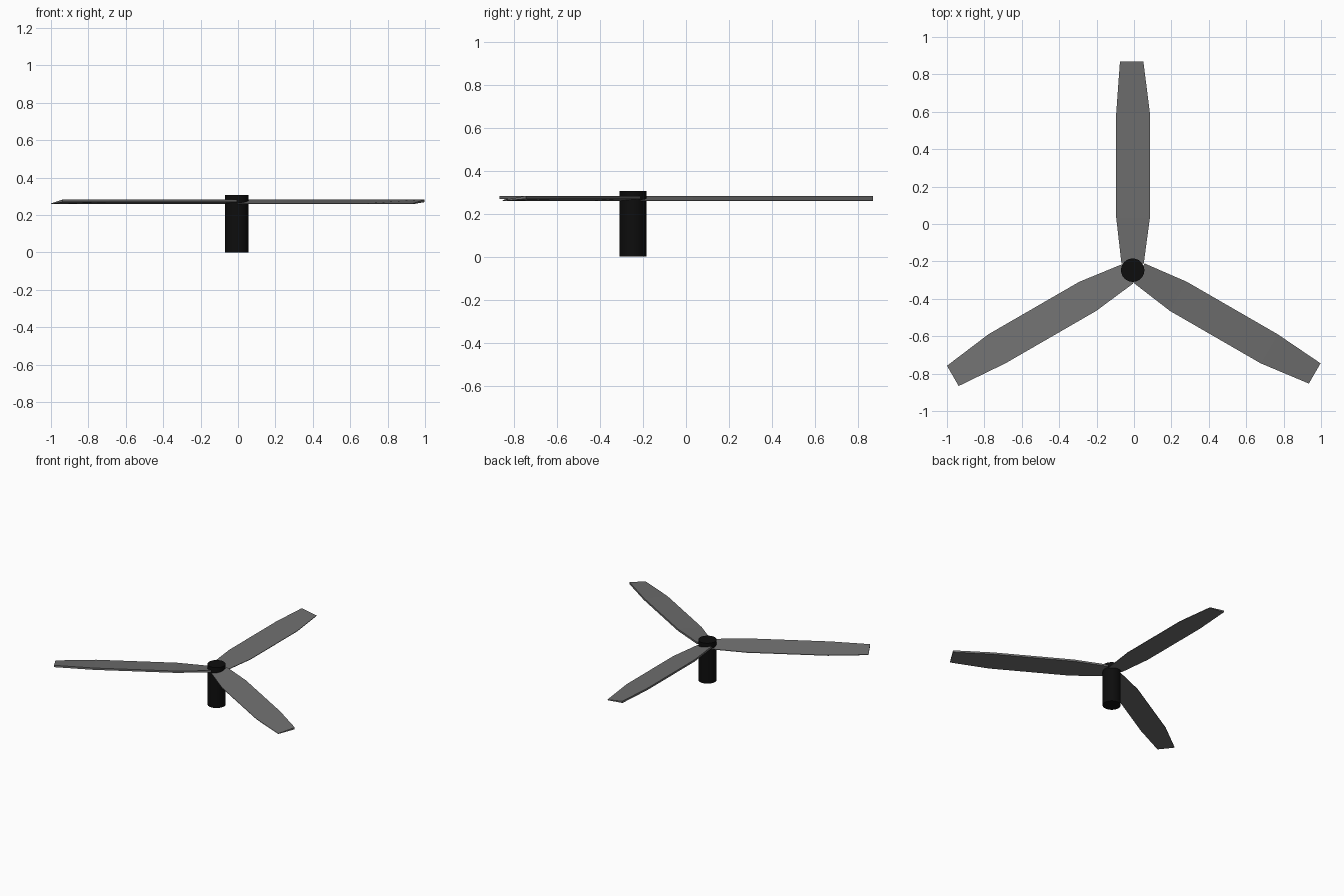
import bpy, bmesh
from math import radians
from mathutils import Matrix

if "Cube" in bpy.data.objects:
    bpy.data.objects.remove(bpy.data.objects["Cube"])

CX, CY = -0.005, -0.247


def material(name, value):
    m = bpy.data.materials.new(name)
    m.diffuse_color = (value, value, value, 1)
    m.use_nodes = True
    m.node_tree.nodes["Principled BSDF"].inputs["Base Color"].default_value = m.diffuse_color
    return m


dark = material("black", 0.004)
grey = material("dark_grey", 0.16)

# Vertical hub shaft
bpy.ops.mesh.primitive_cylinder_add(vertices=32, radius=0.0625, depth=0.306,
                                    location=(CX - 0.002, CY, 0.153))
hub = bpy.context.object
hub.name = "hub"
hub.data.materials.append(dark)
bpy.ops.object.shade_smooth_by_angle(angle=radians(40))

# Blade stations: distance from hub, left edge (high), right edge (low)
STATIONS = [(0.035, -0.062, 0.057), (0.28, -0.09, 0.09),
            (0.84, -0.09, 0.09), (1.117, -0.07, 0.055)]


def blade(name, angle):
    bm = bmesh.new()
    rings = []
    for r, left, right in STATIONS:
        # wedge section: thick raised leading edge, thin low trailing edge
        section = [(left, 0.269), (right, 0.258), (right, 0.262), (left, 0.283)]
        rings.append([bm.verts.new((x, r, z)) for x, z in section])
    for a, b in zip(rings, rings[1:]):
        for i in range(4):
            j = (i + 1) % 4
            bm.faces.new((a[i], a[j], b[j], b[i]))
    bm.faces.new(rings[0])
    bm.faces.new(rings[-1])
    bmesh.ops.recalc_face_normals(bm, faces=bm.faces)
    bm.transform(Matrix.Translation((CX, CY, 0)) @ Matrix.Rotation(radians(angle), 4, 'Z'))
    me = bpy.data.meshes.new(name)
    bm.to_mesh(me)
    bm.free()
    me.materials.append(grey)
    bpy.context.collection.objects.link(bpy.data.objects.new(name, me))


# Three blades evenly spaced around the hub
for k, side in enumerate(("back", "left", "right")):
    blade(side + "_blade", 120 * k)
